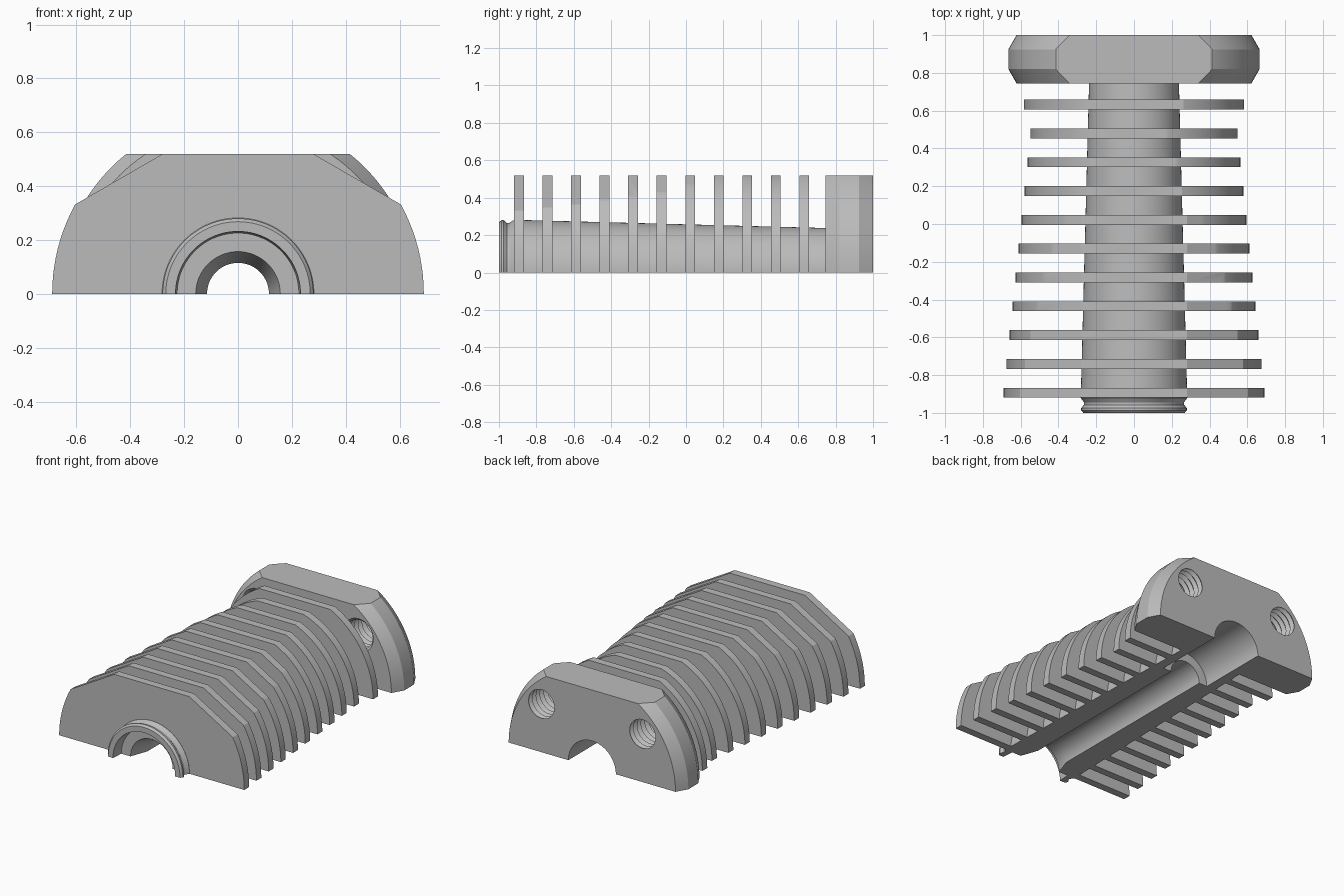
import bpy, bmesh, math
from mathutils import Vector

cube = bpy.data.objects.get("Cube")
if cube:
    bpy.data.objects.remove(cube, do_unlink=True)

GREY = (0.5, 0.5, 0.5, 1)
metal = bpy.data.materials.new("plain grey metal")
metal.use_nodes = True
metal.diffuse_color = GREY
metal.node_tree.nodes["Principled BSDF"].inputs["Base Color"].default_value = GREY

TOP = 0.52  # height of the flat cut along the top
TOP_CUT = ((0, 0, 1), TOP)
SIDE_CUTS = [((s * 0.5, 0, 0.866), 0.59) for s in (-1, 1)]


def lathe(name, profile, steps=64, full=False, centre=(0, 0, 0), cuts=()):
    """Turn a profile of (radius, y) around the y axis, then trim it flat."""
    bm = bmesh.new()
    sweep = math.tau if full else math.pi
    rings = []
    for k in range(steps if full else steps + 1):
        a = sweep * k / steps
        rings.append([bm.verts.new((r * math.cos(a), y, r * math.sin(a))) for r, y in profile])
    n = len(profile)
    for k in range(steps):
        a, b = rings[k], rings[(k + 1) % len(rings)]
        for i in range(n - 1 if full else n):
            j = (i + 1) % n
            bm.faces.new((a[i], a[j], b[j], b[i]))
    if not full:
        bm.faces.new(rings[0])
        bm.faces.new(rings[-1])
    bmesh.ops.remove_doubles(bm, verts=bm.verts[:], dist=1e-5)
    for normal, dist in cuts:
        normal = Vector(normal).normalized()
        cut = bmesh.ops.bisect_plane(
            bm, geom=bm.verts[:] + bm.edges[:] + bm.faces[:],
            plane_co=normal * dist, plane_no=normal, clear_outer=True)
        edges = [e for e in cut["geom_cut"] if isinstance(e, bmesh.types.BMEdge)]
        if edges:
            bmesh.ops.holes_fill(bm, edges=edges, sides=0)
    bmesh.ops.recalc_face_normals(bm, faces=bm.faces[:])
    bmesh.ops.translate(bm, verts=bm.verts[:], vec=centre)
    mesh = bpy.data.meshes.new(name)
    bm.to_mesh(mesh)
    bm.free()
    mesh.materials.append(metal)
    ob = bpy.data.objects.new(name, mesh)
    bpy.context.collection.objects.link(ob)
    return ob


def activate(ob):
    bpy.ops.object.select_all(action='DESELECT')
    ob.select_set(True)
    bpy.context.view_layer.objects.active = ob


# Tapered half tube with a grooved lip, front recess, countersink and stepped bore
parts = [lathe("half_tube", [
    (0.268, -1), (0.28, -0.987), (0.28, -0.975), (0.265, -0.957), (0.265, -0.945),
    (0.282, -0.92), (0.238, 0.745), (0.177, 0.745), (0.177, 0.5), (0.115, 0.5),
    (0.115, -0.8), (0.157, -0.92), (0.226, -0.92), (0.232, -1)])]

# Cooling fins, shrinking towards the back, the last one larger again
for i in range(11):
    y = -0.893 + 0.1525 * i
    radius = 0.583 if i == 10 else 0.69 - 0.0158 * i
    lo, hi = y - 0.026, y + 0.026
    parts.append(lathe(f"fin_{i + 1}", [(0.22, lo), (radius, lo), (radius, hi), (0.22, hi)],
                       cuts=[TOP_CUT] + SIDE_CUTS))

# Thick bevelled mounting flange at the back
flange = lathe("flange", [(0.177, 0.745), (0.622, 0.745), (0.665, 0.82), (0.665, 0.925),
                          (0.622, 1), (0.177, 1)], cuts=[TOP_CUT])
parts.append(flange)

# Threaded through holes in the flange
pitch = 0.04
thread = [(0, 0.7)]
for i in range(9):
    y = 0.7 + pitch * i
    thread += [(0.115, y), (0.096, y + pitch / 2)]
thread += [(0.115, 0.7 + pitch * 9), (0, 0.7 + pitch * 9)]
for side in (-1, 1):
    cutter = lathe("thread_cutter", thread, 32, True, (side * 0.377, 0, 0.325))
    cutter.hide_render = True
    mod = flange.modifiers.new("threaded hole", 'BOOLEAN')
    mod.operation = 'DIFFERENCE'
    mod.solver = 'EXACT'
    mod.object = cutter
    activate(flange)
    bpy.ops.object.modifier_apply(modifier=mod.name)
    bpy.data.objects.remove(cutter, do_unlink=True)

# Smooth the curved surfaces and keep the machined edges sharp
for ob in parts:
    activate(ob)
    bpy.ops.object.shade_smooth_by_angle(angle=math.radians(25))
